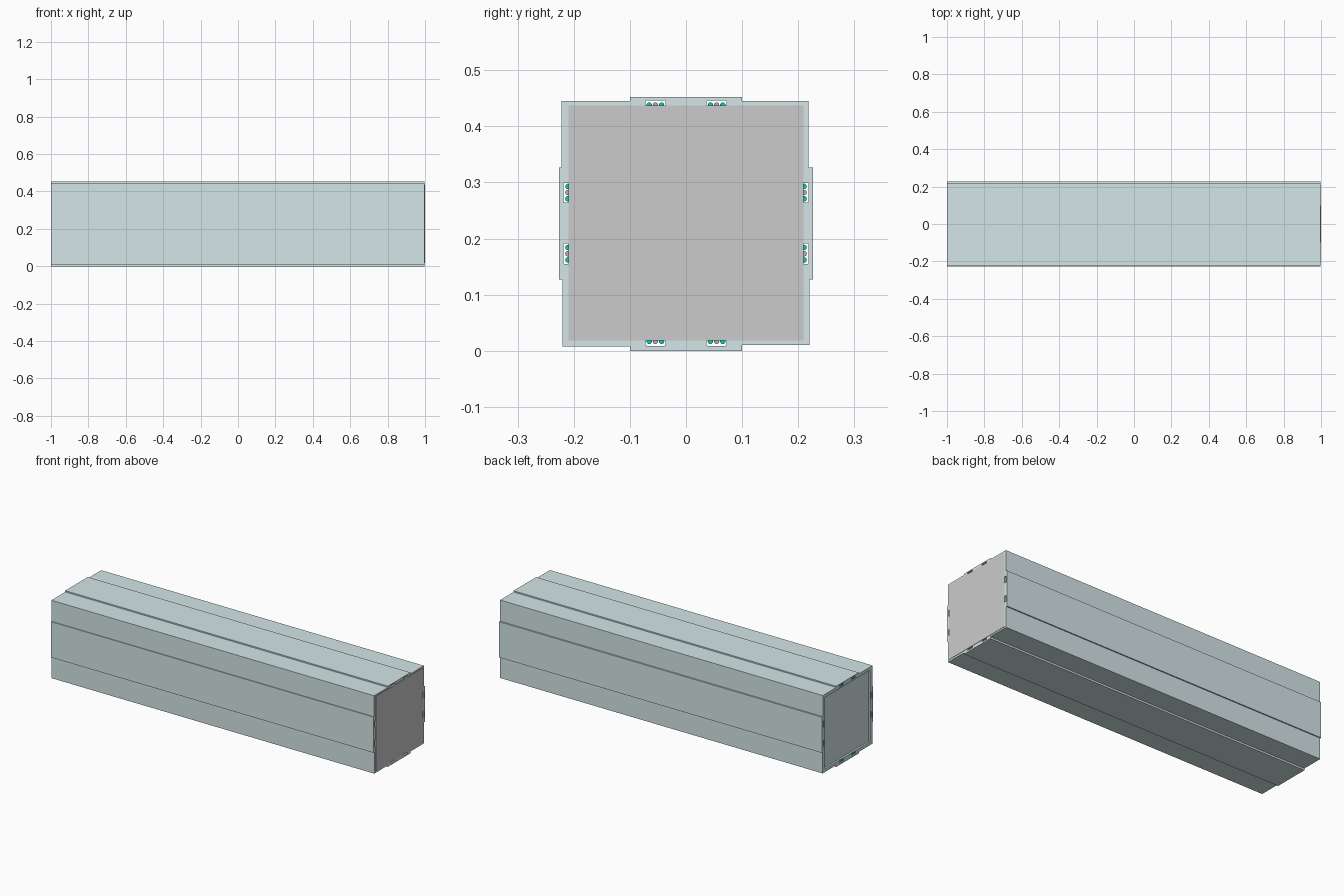
import bpy, math
from mathutils import Vector

if "Cube" in bpy.data.objects:
    bpy.data.objects.remove(bpy.data.objects["Cube"])

ZC = 0.2275  # height of the beam's axis


def material(name, rgb):
    m = bpy.data.materials.new(name)
    m.diffuse_color = (*rgb, 1)
    m.use_nodes = True
    m.node_tree.nodes["Principled BSDF"].inputs["Base Color"].default_value = m.diffuse_color
    return m


TEAL = material("pale_teal", (0.66, 0.79, 0.80))
GREEN = material("wire_green", (0.0, 0.62, 0.50))
BROWN = material("wire_grey", (0.45, 0.42, 0.45))


def turn(p, k):
    # quarter turns in the section plane, then lift to the axis height
    y, z = p
    for _ in range(k):
        y, z = -z, y
    return (y, z + ZC)


def extrude_section(name, loops, x0, x1, mat):
    cu = bpy.data.curves.new(name, 'CURVE')
    cu.dimensions = '2D'
    cu.fill_mode = 'BOTH'
    cu.extrude = (x1 - x0) / 2
    for loop in loops:
        s = cu.splines.new('POLY')
        s.points.add(len(loop) - 1)
        for pt, (y, z) in zip(s.points, loop):
            pt.co = (y, z, 0, 1)
        s.use_cyclic_u = True
        s.use_smooth = False
    ob = bpy.data.objects.new(name, cu)
    ob.rotation_euler = (math.pi / 2, 0, math.pi / 2)
    ob.location.x = (x0 + x1) / 2
    bpy.context.collection.objects.link(ob)
    bpy.ops.object.select_all(action='DESELECT')
    ob.select_set(True)
    bpy.context.view_layer.objects.active = ob
    bpy.ops.object.convert(target='MESH')
    ob = bpy.context.object
    ob.data.materials.clear()
    if mat:
        ob.data.materials.append(mat)
    return ob


def rounded_rect(cy, cz, hw, hh, r):
    pts = []
    for i, (sy, sz) in enumerate([(1, 1), (-1, 1), (-1, -1), (1, -1)]):
        for j in range(4):
            a = math.pi / 2 * (i + j / 3)
            pts.append((cy + sy * (hw - r) + r * math.cos(a),
                        cz + sz * (hh - r) + r * math.sin(a)))
    return pts


def square(h):
    return [turn((-h, -h), k) for k in range(4)]


# Hollow beam with a raised band on each side
outer = [(-.22, .008), (-.10, .008), (-.10, 0), (.10, 0), (.10, .010), (.22, .010),
         (.22, .127), (.2265, .127), (.2265, .327), (.218, .327), (.218, .445),
         (.10, .445), (.10, .452), (-.10, .452), (-.10, .445), (-.222, .445),
         (-.222, .327), (-.2265, .327), (-.2265, .127), (-.22, .127)]

# Two wire channels through each wall
slots = [[turn(p, k) for p in rounded_rect(s * 0.0545, 0.2105, 0.018, 0.008, 0.002)]
         for k in range(4) for s in (-1, 1)]
extrude_section("beam_shell", [outer, square(0.20)] + slots, -1.0, 0.998, TEAL)

# End panels: recessed at the left, flush grey cover at the right
extrude_section("left_end_panel", [square(0.20)], -0.99, -0.98, TEAL)
extrude_section("right_end_cover", [square(0.2095)], 0.990, 1.0, None)

# Three wires in every channel
for k in range(4):
    for s in (-1, 1):
        for i in (-1, 0, 1):
            y, z = turn((s * 0.0545 + i * 0.011, 0.2105), k)
            bpy.ops.mesh.primitive_cylinder_add(
                vertices=16, radius=0.0048, depth=1.988,
                location=(-0.005, y, z), rotation=(0, math.pi / 2, 0))
            wire = bpy.context.object
            wire.name = "wire"
            wire.data.materials.append(BROWN if i == 0 else GREEN)
            bpy.ops.object.shade_smooth_by_angle()
